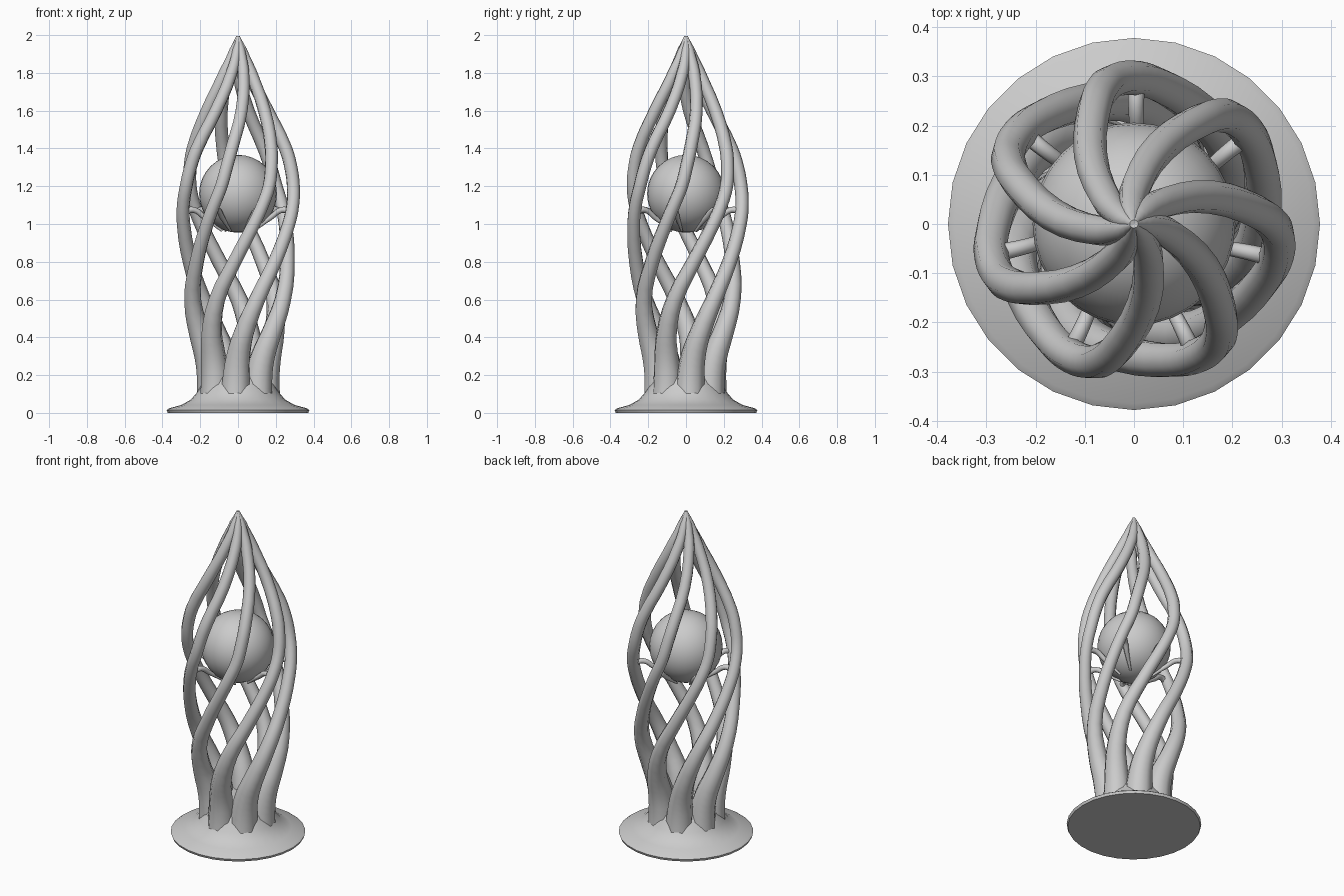
import bpy
import bmesh
from math import sin, cos, radians, tau

cube = bpy.data.objects.get("Cube")
if cube:
    bpy.data.objects.remove(cube)

grey = bpy.data.materials.new("plain_grey")
grey.use_nodes = True
grey.diffuse_color = (0.6, 0.6, 0.6, 1)
grey.node_tree.nodes["Principled BSDF"].inputs["Base Color"].default_value = (0.6, 0.6, 0.6, 1)

COUNT = 7
STEP = tau / COUNT


def link(name, data):
    obj = bpy.data.objects.new(name, data)
    bpy.context.collection.objects.link(obj)
    return obj


def smooth(obj, angle):
    bpy.ops.object.select_all(action="DESELECT")
    obj.select_set(True)
    bpy.context.view_layer.objects.active = obj
    bpy.ops.object.shade_smooth_by_angle(angle=radians(angle))


def tube_ring(name, path, resolution):
    """Tapered tube along (height, distance, degrees, thickness), repeated around the axis."""
    curve = bpy.data.curves.new(name, "CURVE")
    curve.dimensions = "3D"
    curve.bevel_depth = 1
    curve.bevel_resolution = 2
    curve.resolution_u = resolution
    curve.use_fill_caps = True
    spline = curve.splines.new("BEZIER")
    spline.bezier_points.add(len(path) - 1)
    for point, (z, r, deg, thick) in zip(spline.bezier_points, path):
        point.co = (r * cos(radians(deg)), r * sin(radians(deg)), z)
        point.radius = thick
        point.handle_left_type = point.handle_right_type = "AUTO"
    curve.materials.append(grey)
    first = link(name + "_1", curve)
    bpy.ops.object.select_all(action="DESELECT")
    first.select_set(True)
    bpy.context.view_layer.objects.active = first
    bpy.ops.object.convert(target="MESH")
    first = bpy.context.view_layer.objects.active
    smooth(first, 50)
    for i in range(1, COUNT):
        link(f"{name}_{i + 1}", first.data).rotation_euler.z = i * STEP


# Strands that twist up from the foot and meet in a point
tube_ring("twisted_strand", [
    (0.03, 0.145, 213, 0.085),
    (0.18, 0.147, 215, 0.077),
    (0.30, 0.168, 219, 0.067),
    (0.42, 0.204, 227, 0.056),
    (0.60, 0.245, 243, 0.045),
    (0.80, 0.265, 266, 0.039),
    (1.00, 0.289, 287, 0.036),
    (1.10, 0.297, 296, 0.035),
    (1.20, 0.294, 304, 0.035),
    (1.30, 0.280, 309, 0.035),
    (1.40, 0.253, 314, 0.035),
    (1.60, 0.165, 328, 0.034),
    (1.80, 0.072, 345, 0.032),
    (1.92, 0.024, 358, 0.024),
    (1.995, 0.003, 365, 0.006),
], 3)

# Claws that reach in from the strands and cradle the ball
tube_ring("claw", [
    (1.065, 0.290, 89, 0.018),
    (1.075, 0.240, 89, 0.016),
    (1.035, 0.180, 88, 0.014),
    (0.963, 0.085, 88, 0.006),
], 4)

# Flared foot, turned from a profile
bm = bmesh.new()
profile = [(0, 0), (0.372, 0), (0.378, 0.015), (0.365, 0.024), (0.30, 0.042),
           (0.25, 0.070), (0.22, 0.105), (0.195, 0.145), (0.165, 0.19), (0.14, 0.23), (0, 0.23)]
verts = [bm.verts.new((r, 0, z)) for r, z in profile]
edges = [bm.edges.new(pair) for pair in zip(verts, verts[1:])]
bmesh.ops.spin(bm, geom=verts + edges, cent=(0, 0, 0), axis=(0, 0, 1),
               angle=tau, steps=28, use_duplicate=False)
bmesh.ops.remove_doubles(bm, verts=bm.verts, dist=0.0005)
bmesh.ops.recalc_face_normals(bm, faces=bm.faces)
mesh = bpy.data.meshes.new("flared_foot")
bm.to_mesh(mesh)
bm.free()
mesh.materials.append(grey)
smooth(link("flared_foot", mesh), 40)

# Ball held inside the strands
bpy.ops.mesh.primitive_uv_sphere_add(segments=32, ring_count=16, radius=0.206,
                                     location=(0, 0, 1.16))
ball = bpy.context.object
ball.name = "ball"
ball.data.materials.append(grey)
smooth(ball, 40)
